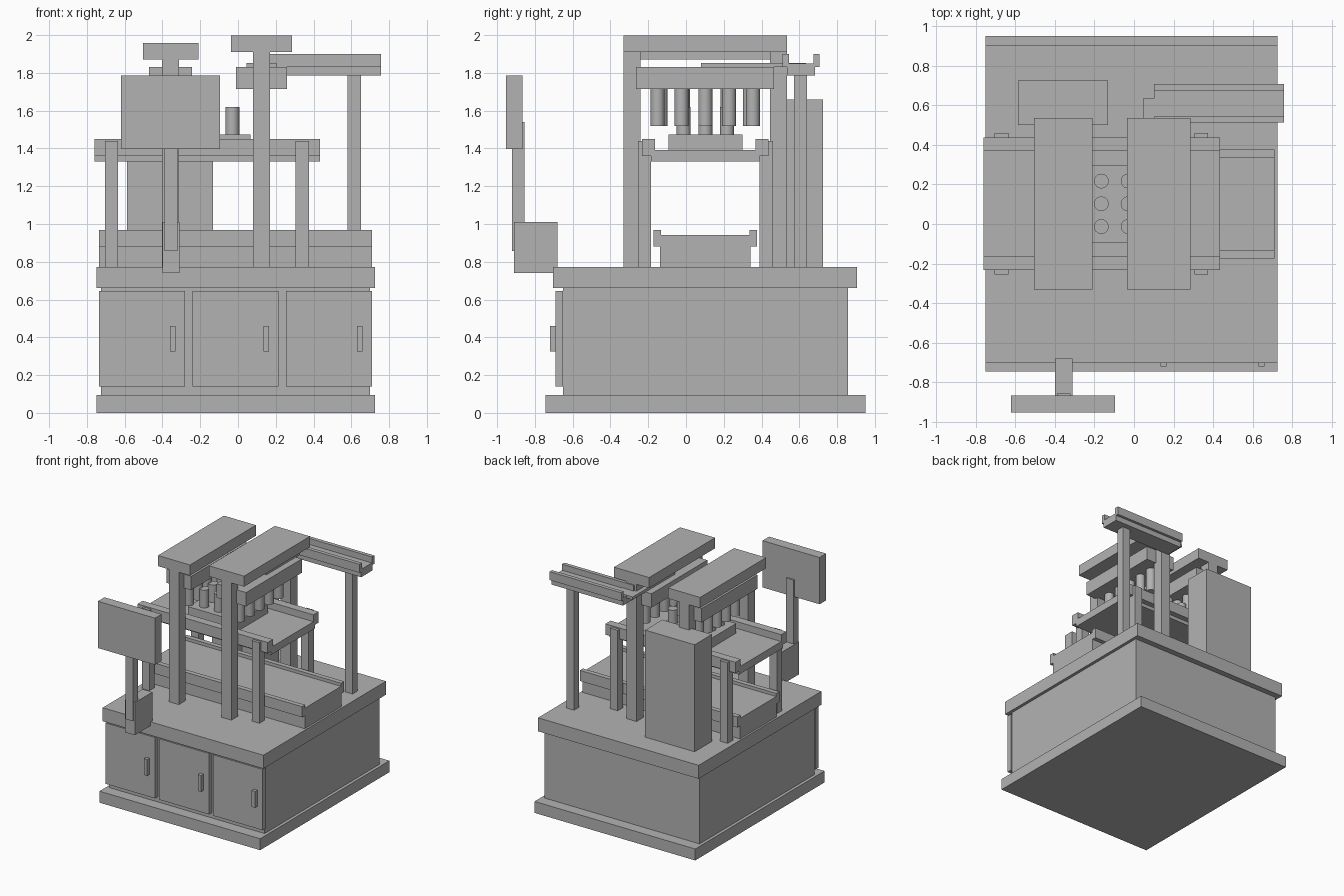
import bpy
import bmesh
from math import radians

cube = bpy.data.objects.get("Cube")
if cube:
    bpy.data.objects.remove(cube, do_unlink=True)

GREY = (0.45, 0.45, 0.45, 1)
steel = bpy.data.materials.new("machine grey")
steel.use_nodes = True
steel.diffuse_color = GREY
steel.node_tree.nodes["Principled BSDF"].inputs["Base Color"].default_value = GREY


def finish(name, bm):
    bmesh.ops.recalc_face_normals(bm, faces=bm.faces[:])
    mesh = bpy.data.meshes.new(name)
    bm.to_mesh(mesh)
    bm.free()
    mesh.materials.append(steel)
    ob = bpy.data.objects.new(name, mesh)
    bpy.context.collection.objects.link(ob)
    return ob


def box(name, x, y, z):
    """Box from (low, high) ranges on each axis."""
    bm = bmesh.new()
    bmesh.ops.create_cube(bm, size=1)
    for v in bm.verts:
        for i, (low, high) in enumerate((x, y, z)):
            v.co[i] = high if v.co[i] > 0 else low
    return finish(name, bm)


def channel(name, x, half, rail, foot, mid, z):
    """U-shaped trough along x; z = bottom, rail underside, bed, rail top."""
    bottom, under, bed, top = z
    side = [(foot, bottom), (foot, under), (half, under),
            (half, top), (half - rail, top), (half - rail, bed)]
    profile = side + [(-y, h) for y, h in reversed(side)]
    bm = bmesh.new()
    face = bm.faces.new([bm.verts.new((x[0], mid + y, h)) for y, h in profile])
    moved = bmesh.ops.extrude_face_region(bm, geom=[face])["geom"]
    verts = [g for g in moved if isinstance(g, bmesh.types.BMVert)]
    bmesh.ops.translate(bm, verts=verts, vec=(x[1] - x[0], 0, 0))
    return finish(name, bm)


def cylinder(name, x, y, radius, low, high):
    bm = bmesh.new()
    bmesh.ops.create_cone(bm, cap_ends=True, segments=32, radius1=radius,
                          radius2=radius, depth=high - low)
    bmesh.ops.translate(bm, verts=bm.verts, vec=(x, y, (low + high) / 2))
    ob = finish(name, bm)
    bpy.context.view_layer.objects.active = ob
    ob.select_set(True)
    bpy.ops.object.shade_smooth_by_angle(angle=radians(40))
    ob.select_set(False)


bpy.ops.object.select_all(action='DESELECT')

# Cabinet
box("plinth", (-.75, .725), (-.745, .95), (0, .095))
box("cabinet_body", (-.725, .7), (-.65, .857), (.095, .66))
box("table_top", (-.75, .725), (-.703, .905), (.66, .772))
for i in range(3):
    x = -.735 + i * .495
    box(f"door_{i + 1}", (x, x + .455), (-.69, -.65), (.14, .645))
    box(f"door_handle_{i + 1}", (x + .375, x + .405), (-.72, -.69), (.325, .46))

# Control screen on its arm
box("screen_bracket", (-.4, -.31), (-.91, -.68), (.74, 1.01))
box("screen_arm", (-.39, -.32), (-.92, -.855), (.857, 1.54))
box("screen_panel", (-.62, -.095), (-.952, -.866), (1.397, 1.785))

# Conveyors
channel("lower_conveyor", (-.735, .71), .275, .04, .24, .102,
        (.772, .88, .942, .968))
channel("upper_conveyor", (-.76, .435), .334, .068, .288, .102,
        (1.33, 1.36, 1.393, 1.45))
for x in (-.67, .34):
    for y in (-.22, .425):
        box("conveyor_leg", (x - .035, x + .035), (y - .035, y + .035), (.772, 1.44))

# Tray with upright containers
box("container_tray", (-.395, .065), (-.093, .298), (1.393, 1.473))
for x in (-.3, -.165, -.03):
    for y in (-.013, .102, .217):
        cylinder("container", x, y, .037, 1.473, 1.62)

# Two gantries, each with a head and a row of nozzles
for side, x, half, head, top, pitch in (
        ("left", -.357, .147, .113, 1.87, .118),
        ("right", .125, .161, .135, 1.91, .126)):
    for y in (-.285, .49):
        box(f"{side}_gantry_post", (x - .045, x + .045), (y - .045, y + .045), (.772, top))
    box(f"{side}_gantry_beam", (x - half, x + half), (-.33, .535), (top, top + .088))
    box(f"{side}_head", (x - head, x + head), (-.265, .467), (1.715, 1.83))
    for i in range(-2, 3):
        cylinder(f"{side}_nozzle", x, .102 + i * pitch, .037, 1.52, 1.715)

# Rear feed chute and supply cabinet
channel("feed_chute", (.1, .757), .097, .032, .075, .609,
        (1.785, 1.83, 1.85, 1.9))
box("feed_plate", (.045, .205), (.08, .635), (1.83, 1.853))
box("chute_leg", (.58, .65), (.573, .64), (.772, 1.785))
box("supply_cabinet", (-.587, -.132), (.5, .725), (.772, 1.66))
